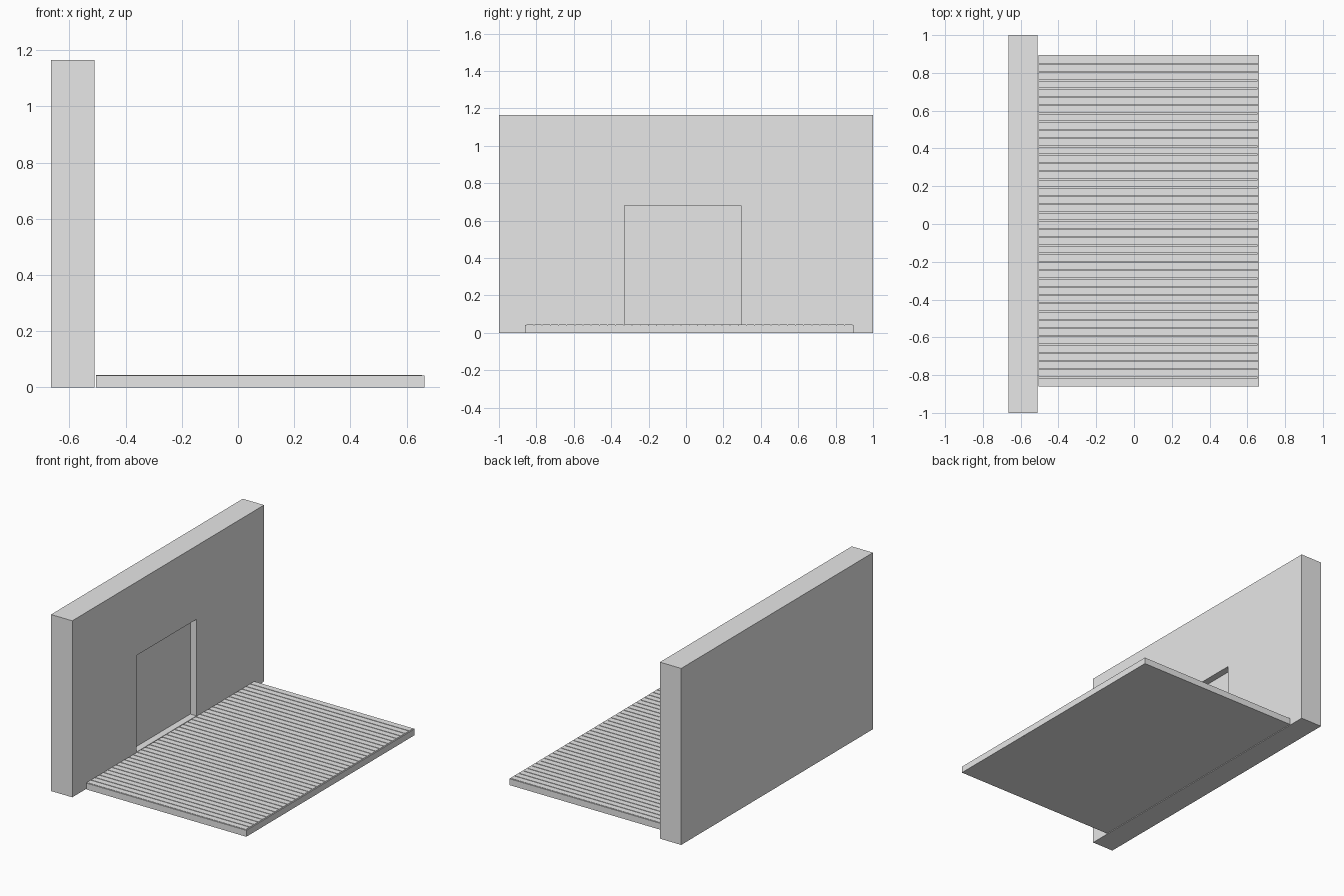
import bpy
import bmesh

cube = bpy.data.objects.get("Cube")
if cube:
    bpy.data.objects.remove(cube, do_unlink=True)

grey = bpy.data.materials.new("plain_grey")
grey.use_nodes = True
grey.diffuse_color = (0.8, 0.8, 0.8, 1)
grey.node_tree.nodes["Principled BSDF"].inputs["Base Color"].default_value = (0.8, 0.8, 0.8, 1)


def add_box(bm, x, y, z):
    """Add an axis-aligned box given (min, max) on each axis."""
    verts = bmesh.ops.create_cube(bm, size=1)["verts"]
    for v in verts:
        for i, (lo, hi) in enumerate((x, y, z)):
            v.co[i] = (lo + hi) / 2 + v.co[i] * (hi - lo)


def make(name, boxes):
    """Make one object from a list of boxes."""
    bm = bmesh.new()
    for box in boxes:
        add_box(bm, *box)
    mesh = bpy.data.meshes.new(name)
    bm.to_mesh(mesh)
    bm.free()
    mesh.materials.append(grey)
    obj = bpy.data.objects.new(name, mesh)
    bpy.context.collection.objects.link(obj)
    return obj


# Wall with a shallow door recess cut into the deck side
wall = make("wall", [((-0.665, -0.51), (-1, 1), (0, 1.165))])
cutter = make("door_recess_cutter", [((-0.555, -0.4), (-0.33, 0.295), (0.043, 0.68))])
cutter.hide_render = True
cutter.hide_viewport = True
cut = wall.modifiers.new("door_recess", "BOOLEAN")
cut.operation = "DIFFERENCE"
cut.solver = "EXACT"
cut.object = cutter

# Deck extents
X0, X1 = -0.505, 0.655
Y0, Y1 = -0.86, 0.895
TOP = 0.044
EDGE = 0.006

# Solid base below the boards
make("deck_base", [((X0, X1), (Y0 + EDGE, Y1 - EDGE), (0, 0.03))])

# Boards running away from the wall, with narrow gaps
COUNT, GAP = 40, 0.005
pitch = (Y1 - Y0 - 2 * EDGE + GAP) / COUNT
boards = []
for i in range(COUNT):
    y = Y0 + EDGE + i * pitch
    boards.append(((X0, X1), (y, y + pitch - GAP), (0.03, TOP)))
make("deck_boards", boards)

# Edge trim; the outer end is made of two lengths with a fine joint
JOINT = -0.27
make("side_trim", [
    ((X0, X1), (Y0, Y0 + EDGE), (0, TOP - 0.002)),
    ((X0, X1), (Y1 - EDGE, Y1), (0, TOP - 0.002)),
])
make("end_trim", [
    ((X1, 0.663), (Y0, JOINT - 0.001), (0, TOP - 0.002)),
    ((X1, 0.663), (JOINT + 0.001, Y1), (0, TOP - 0.002)),
])
